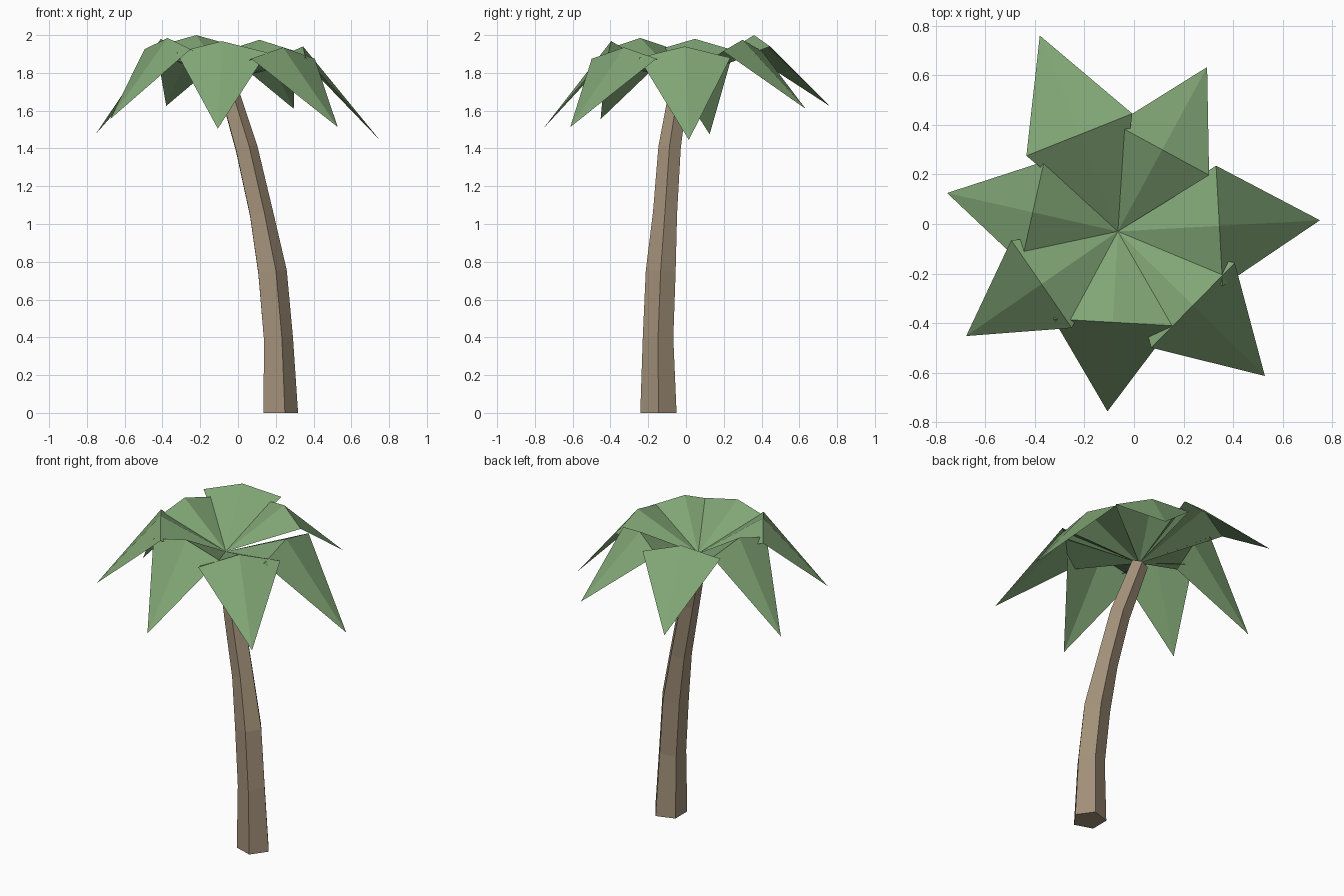
import bpy
from math import cos, sin, pi
from mathutils import Vector

if "Cube" in bpy.data.objects:
    bpy.data.objects.remove(bpy.data.objects["Cube"])


def material(name, color):
    m = bpy.data.materials.new(name)
    m.diffuse_color = (*color, 1)
    m.use_nodes = True
    m.node_tree.nodes["Principled BSDF"].inputs["Base Color"].default_value = m.diffuse_color
    return m


def mesh_object(name, verts, faces, mat):
    me = bpy.data.meshes.new(name)
    me.from_pydata([tuple(v) for v in verts], [], faces)
    me.materials.append(mat)
    ob = bpy.data.objects.new(name, me)
    bpy.context.collection.objects.link(ob)
    return ob


bark = material("bark", (0.36, 0.28, 0.19))
green = material("leaf_green", (0.22, 0.38, 0.18))

# Trunk: five-sided rings swept along a leaning curve (x, y, z, radius)
path = [(0.217, -0.146, 0.0, 0.101), (0.206, -0.148, 0.395, 0.085),
        (0.175, -0.134, 0.745, 0.083), (0.118, -0.111, 1.055, 0.067),
        (0.040, -0.087, 1.40, 0.062), (-0.065, -0.032, 1.75, 0.05)]
sides = 5
verts = []
for i, (x, y, z, r) in enumerate(path):
    a = Vector(path[max(i - 1, 0)][:3])
    b = Vector(path[min(i + 1, len(path) - 1)][:3])
    t = b - a if i else Vector((0, 0, 1))
    for k in range(sides):
        dx, dy = r * cos(2 * pi * k / sides), r * sin(2 * pi * k / sides)
        # tilt each ring square to the path
        verts.append((x + dx, y + dy, z - (dx * t.x + dy * t.y) / t.z))
faces = [tuple(reversed(range(sides))),
         tuple(range(len(verts) - sides, len(verts)))]
for i in range(len(path) - 1):
    for k in range(sides):
        n = (k + 1) % sides
        faces.append((i * sides + k, i * sides + n,
                      (i + 1) * sides + n, (i + 1) * sides + k))
mesh_object("trunk", verts, faces, bark)

# Fronds: folded kites that rise from the crown, then droop to a tip
crown = Vector((-0.065, -0.03, 1.76))
# tip (x, y, z), fold radius, fold height, half width
fronds = [(0.75, 0.015, 1.445, 0.41, 1.94, 0.243),
          (0.295, 0.633, 1.61, 0.375, 1.975, 0.215),
          (-0.38, 0.76, 1.625, 0.42, 2.00, 0.23),
          (-0.754, 0.125, 1.475, 0.352, 1.98, 0.21),
          (-0.677, -0.452, 1.555, 0.374, 1.985, 0.215),
          (-0.107, -0.756, 1.505, 0.367, 1.968, 0.24),
          (0.528, -0.613, 1.513, 0.425, 1.935, 0.24)]
for i, (x, y, z, r, h, w) in enumerate(fronds):
    tip = Vector((x, y, z))
    out = Vector((x - crown.x, y - crown.y, 0)).normalized()
    side = Vector((-out.y, out.x, 0))
    ridge = Vector((crown.x, crown.y, h)) + out * r
    left = ridge + side * w - Vector((0, 0, 0.06))
    right = ridge - side * w - Vector((0, 0, 0.06))
    mesh_object(f"frond_{i + 1}", [crown, left, ridge, right, tip],
                [(0, 2, 1), (0, 3, 2), (1, 2, 4), (2, 3, 4)], green)
